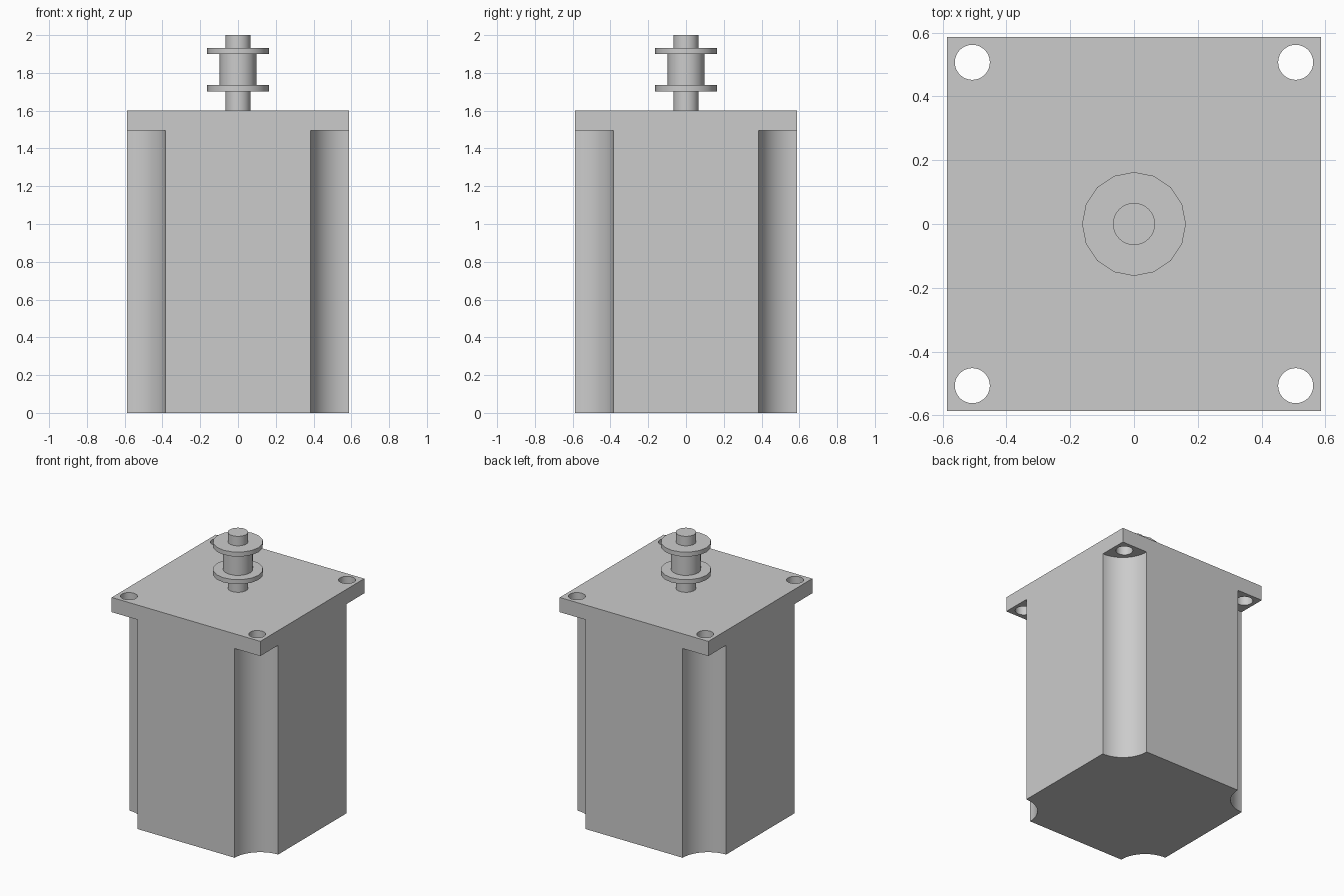
import bpy
import bmesh
from math import cos, sin, pi, radians
from mathutils import Vector

HALF = 0.587            # half width of plate and body
PLATE_Z, TOP_Z = 1.495, 1.6
NOTCH_R = 0.202         # concave corner radius
HOLE_POS, HOLE_R = 0.507, 0.055

cube = bpy.data.objects.get("Cube")
if cube:
    bpy.data.objects.remove(cube)

grey = bpy.data.materials.new("plain grey")
grey.use_nodes = True
grey.diffuse_color = (0.6, 0.6, 0.6, 1)
grey.node_tree.nodes["Principled BSDF"].inputs["Base Color"].default_value = (0.6, 0.6, 0.6, 1)


def arc(cx, cy, r, start, end, steps):
    """Points along an arc, both ends included."""
    angles = [start + (end - start) * i / steps for i in range(steps + 1)]
    return [(cx + r * cos(a), cy + r * sin(a)) for a in angles]


def finish(name, bm):
    """Turn a bmesh into a shaded, coloured object."""
    bmesh.ops.recalc_face_normals(bm, faces=bm.faces)
    mesh = bpy.data.meshes.new(name)
    bm.to_mesh(mesh)
    bm.free()
    mesh.materials.append(grey)
    obj = bpy.data.objects.new(name, mesh)
    bpy.context.collection.objects.link(obj)
    bpy.ops.object.select_all(action='DESELECT')
    obj.select_set(True)
    bpy.context.view_layer.objects.active = obj
    bpy.ops.object.shade_smooth_by_angle(angle=radians(35))
    return obj


def extrude_outline(name, loops, z0, z1):
    """Fill an outline (first loop) with holes (other loops) and extrude it upwards."""
    bm = bmesh.new()
    edges = []
    for loop in loops:
        verts = [bm.verts.new((x, y, z0)) for x, y in loop]
        edges += [bm.edges.new((v, verts[i - 1])) for i, v in enumerate(verts)]
    bmesh.ops.triangle_fill(bm, edges=edges, use_beauty=True, normal=Vector((0, 0, 1)))
    result = bmesh.ops.extrude_face_region(bm, geom=bm.faces[:], use_keep_orig=True)
    moved = [g for g in result["geom"] if isinstance(g, bmesh.types.BMVert)]
    bmesh.ops.translate(bm, verts=moved, vec=(0, 0, z1 - z0))
    return finish(name, bm)


def cylinder(name, radius, z0, z1, sides):
    circle = arc(0, 0, radius, 0, 2 * pi, sides)[:-1]
    return extrude_outline(name, [circle], z0, z1)


corners = [(1, 1), (-1, 1), (-1, -1), (1, -1)]

# Motor body: square column with a quarter-round notch along each corner
outline = []
for i, (sx, sy) in enumerate(corners):
    start = 1.5 * pi + i * pi / 2
    outline += arc(sx * HALF, sy * HALF, NOTCH_R, start, start - pi / 2, 14)
extrude_outline("motor_body", [outline], 0, PLATE_Z)

# Mounting plate with four bolt holes
square = [(sx * HALF, sy * HALF) for sx, sy in corners]
holes = [arc(sx * HOLE_POS, sy * HOLE_POS, HOLE_R, 0, 2 * pi, 32)[:-1] for sx, sy in corners]
extrude_outline("mounting_plate", [square] + holes, PLATE_Z, TOP_Z)

# Output shaft and flanged pulley
cylinder("output_shaft", 0.066, TOP_Z, 2.0, 32)
cylinder("pulley_hub", 0.097, 1.735, 1.9, 16)
cylinder("lower_pulley_flange", 0.163, 1.702, 1.735, 16)
cylinder("upper_pulley_flange", 0.163, 1.9, 1.932, 16)
